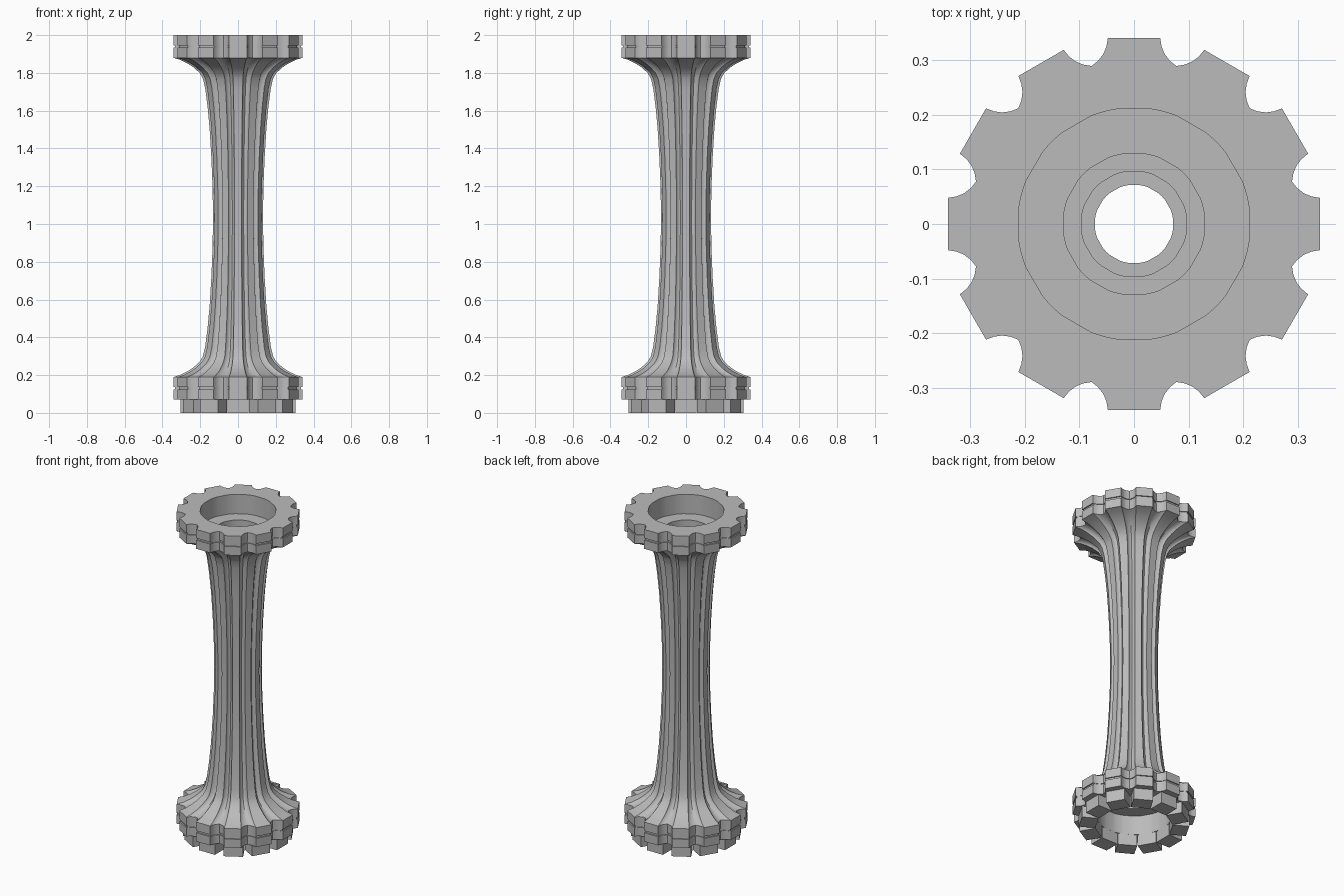
import bpy
import bmesh
from math import radians, atan2, cos, sin, sqrt
from mathutils import Vector, Matrix

cube = bpy.data.objects.get("Cube")
if cube:
    bpy.data.objects.remove(cube, do_unlink=True)

TEETH = 12
OUTER = 0.341
PITCH = radians(360 / TEETH)

grey = bpy.data.materials.new("plain_grey")
grey.use_nodes = True
grey.diffuse_color = (0.5, 0.5, 0.5, 1)
grey.node_tree.nodes["Principled BSDF"].inputs["Base Color"].default_value = (0.5, 0.5, 0.5, 1)


def turn(point, angle):
    return Matrix.Rotation(angle, 2) @ Vector(point)


def gear_section():
    """Outline with flat teeth and two hollow arcs meeting in each notch."""
    half, steps, bulge = 0.048, 4, 0.0075
    start = turn((OUTER, half), -PITCH / 2)
    floor = Vector((0.3, 0))
    side = floor - start
    normal = Vector((-abs(side.y), -abs(side.x))).normalized()
    left = []
    for i in range(steps + 1):
        u = i / steps
        p = start + side * u
        left.append(p + Vector((normal.x, normal.y)) * 4 * bulge * u * (1 - u))
    right = [Vector((p.x, -p.y)) for p in reversed(left[:-1])]
    notch = left + right
    return [turn(p, PITCH * (k + 0.5)) for k in range(TEETH) for p in notch]


def finish(name, bm):
    bmesh.ops.recalc_face_normals(bm, faces=bm.faces)
    mesh = bpy.data.meshes.new(name)
    bm.to_mesh(mesh)
    bm.free()
    mesh.materials.append(grey)
    obj = bpy.data.objects.new(name, mesh)
    bpy.context.collection.objects.link(obj)
    return obj


# Flared, fluted shaft with a toothed collar at each end and a stepped bore
MID = 1.035
half_profile = [(1.2, 0.135), (1.35, 0.141), (1.5, 0.150), (1.62, 0.161),
                (1.72, 0.174), (1.77, 0.186), (1.80, 0.203), (1.83, 0.237),
                (1.85, 0.267), (1.868, 0.303), (1.88, OUTER)]
groove = [(1.934, OUTER), (1.934, 0.334), (1.946, 0.334), (1.946, OUTER)]
upper = half_profile + groove + [(2.0, OUTER)]
lower = [(2 * MID - z, r) for z, r in reversed(upper)]
outside = lower + [(MID, 0.132)] + upper

bore_top = [(2.0, 0.213), (1.88, 0.213), (1.88, 0.130), (1.80, 0.130),
            (1.80, 0.097), (1.70, 0.097), (1.70, 0.072)]
bore = bore_top + [(2 * MID - z, r) for z, r in reversed(bore_top)]

section = gear_section()
bm = bmesh.new()
rows = []
for z, r in outside:
    rows.append([bm.verts.new((p.x * r / OUTER, p.y * r / OUTER, z)) for p in section])
for z, r in bore:
    rows.append([bm.verts.new((*(p.normalized() * r), z)) for p in section])
count = len(section)
for i, row in enumerate(rows):
    above = rows[(i + 1) % len(rows)]
    for j in range(count):
        k = (j + 1) % count
        bm.faces.new((row[j], row[k], above[k], above[j]))
shaft = finish("fluted_shaft", bm)
bpy.context.view_layer.objects.active = shaft
shaft.select_set(True)
bpy.ops.object.shade_smooth_by_angle(angle=radians(25))

# Ring of square feet under the lower collar
bm = bmesh.new()
inner, outer, height = 0.211, 0.305, 0.07
for k in range(TEETH):
    place = (Matrix.Rotation(PITCH * k, 4, 'Z')
             @ Matrix.Translation(((inner + outer) / 2, 0, height / 2))
             @ Matrix.Diagonal((outer - inner, 0.11, height, 1)))
    bmesh.ops.create_cube(bm, size=1, matrix=place)
finish("foot_blocks", bm)
